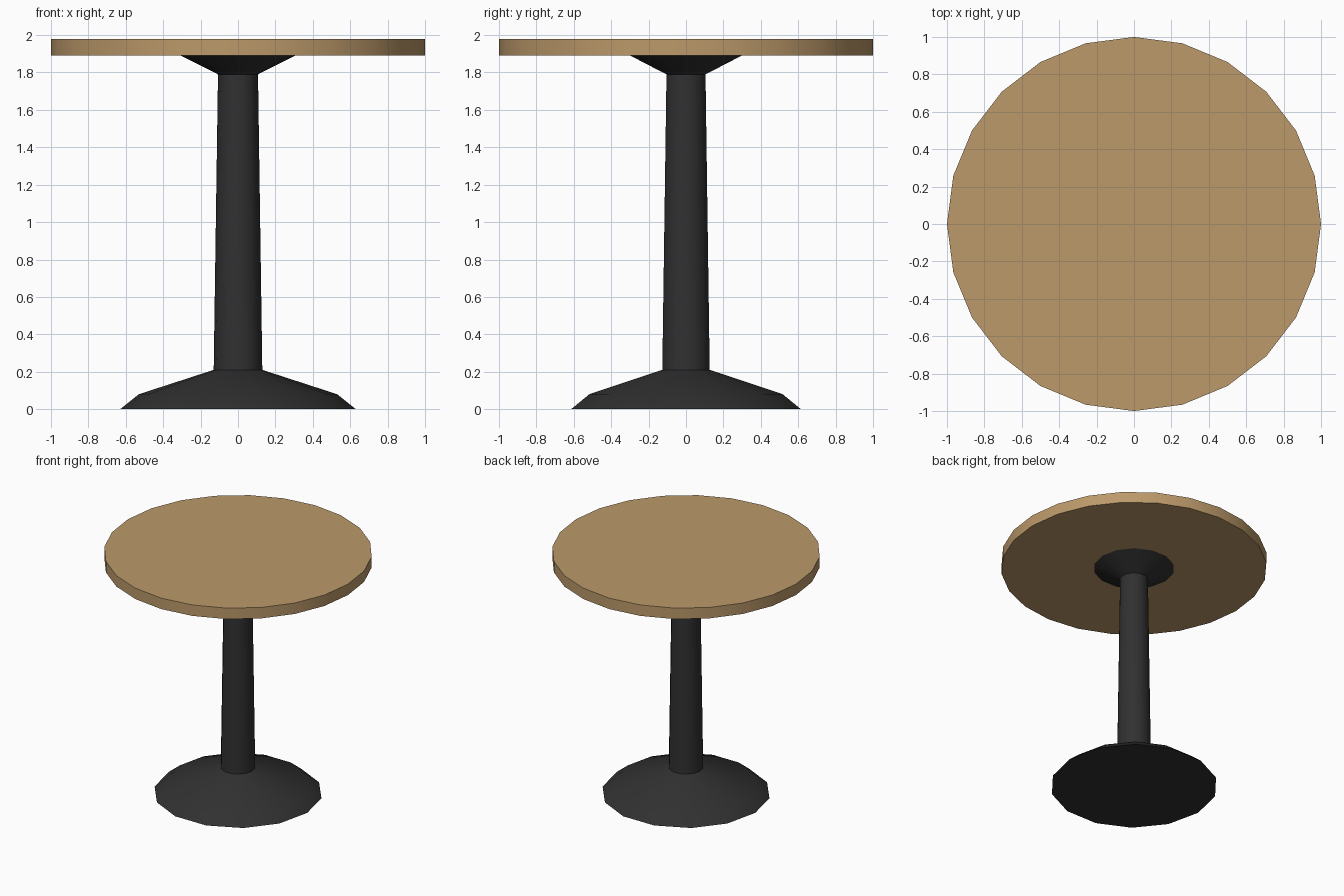
import bpy
import bmesh
from math import cos, sin, pi, radians

cube = bpy.data.objects.get("Cube")
if cube:
    bpy.data.objects.remove(cube, do_unlink=True)


def make_material(name, color):
    mat = bpy.data.materials.new(name)
    mat.use_nodes = True
    mat.diffuse_color = color
    bsdf = next(n for n in mat.node_tree.nodes if n.type == 'BSDF_PRINCIPLED')
    bsdf.inputs["Base Color"].default_value = color
    return mat


def lathe(name, profile, sides, mat, cap_bottom=False, cap_top=False):
    """Turn a (radius, height) profile, listed upwards, around the z axis."""
    bm = bmesh.new()
    rings = []
    for radius, z in profile:
        angles = [2 * pi * i / sides for i in range(sides)]
        rings.append([bm.verts.new((radius * cos(a), radius * sin(a), z)) for a in angles])
    for low, high in zip(rings, rings[1:]):
        for i in range(sides):
            j = (i + 1) % sides
            bm.faces.new((low[i], low[j], high[j], high[i]))
    if cap_bottom:
        bm.faces.new(rings[0][::-1])
    if cap_top:
        bm.faces.new(rings[-1])
    mesh = bpy.data.meshes.new(name)
    bm.to_mesh(mesh)
    bm.free()
    mesh.materials.append(mat)
    obj = bpy.data.objects.new(name, mesh)
    bpy.context.collection.objects.link(obj)
    bpy.ops.object.select_all(action='DESELECT')
    obj.select_set(True)
    bpy.context.view_layer.objects.active = obj
    bpy.ops.object.shade_smooth_by_angle(angle=radians(30))
    return obj


wood = make_material("light wood", (0.50, 0.32, 0.145, 1))
metal = make_material("black metal", (0.030, 0.030, 0.030, 1))

# Round table top
lathe("table_top", [(1.0, 1.89), (1.0, 1.98)], 24, wood, cap_bottom=True, cap_top=True)

# Sloped foot, tapered column and flared support under the top
lathe("foot", [(0.63, 0), (0.53, 0.08), (0.13, 0.21)], 14, metal, cap_bottom=True)
lathe("column", [(0.13, 0.21), (0.107, 1.79)], 14, metal)
lathe("top_support", [(0.107, 1.79), (0.305, 1.89)], 14, metal)
